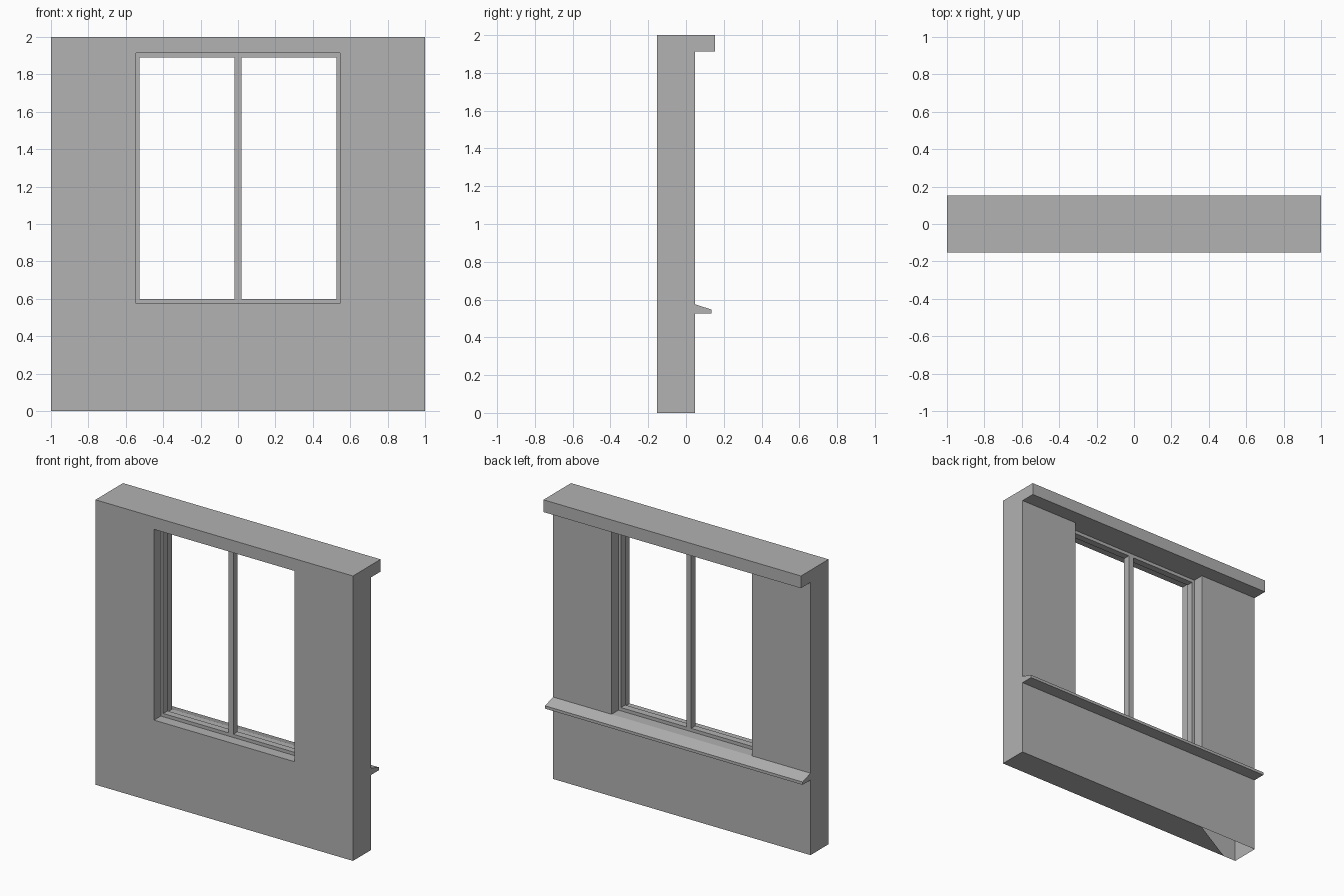
import bpy, bmesh

cube = bpy.data.objects.get("Cube")
if cube:
    bpy.data.objects.remove(cube, do_unlink=True)

# Material
plaster = bpy.data.materials.new("plain_grey")
plaster.use_nodes = True
GREY = (0.445, 0.445, 0.445, 1)
plaster.diffuse_color = GREY
plaster.node_tree.nodes["Principled BSDF"].inputs["Base Color"].default_value = GREY

FRONT, BACK, OUT = -0.153, 0.047, 0.153
HALF = 0.545                    # half width of the opening
LOW, HIGH = 0.575, 1.914        # bottom and top of the opening


def finish(name, bm):
    bmesh.ops.remove_doubles(bm, verts=bm.verts, dist=1e-5)
    bmesh.ops.recalc_face_normals(bm, faces=bm.faces)
    mesh = bpy.data.meshes.new(name)
    bm.to_mesh(mesh)
    bm.free()
    mesh.materials.append(plaster)
    obj = bpy.data.objects.new(name, mesh)
    bpy.context.collection.objects.link(obj)
    return obj


def face(bm, points):
    bm.faces.new([bm.verts.new(p) for p in points])


def box(name, x0, x1, y0, y1, z0, z1):
    bm = bmesh.new()
    bmesh.ops.create_cube(bm, size=1)
    for v in bm.verts:
        v.co = (x1 if v.co.x > 0 else x0,
                y1 if v.co.y > 0 else y0,
                z1 if v.co.z > 0 else z0)
    return finish(name, bm)


# Wall shell: side profile with sloped sill and top ledge, swept across x
profile = [(FRONT, 0), (BACK, 0), (BACK, 0.527), (0.135, 0.527), (0.135, 0.547),
           (BACK, LOW), (BACK, HIGH), (OUT, HIGH), (OUT, 2), (FRONT, 2),
           (FRONT, HIGH), (FRONT, LOW)]
columns = [(-1, -HALF), (-HALF, HALF), (HALF, 1)]
bm = bmesh.new()
for i, a in enumerate(profile):
    b = profile[(i + 1) % len(profile)]
    window_strip = {a[1], b[1]} == {LOW, HIGH}
    underside = a[1] == b[1] == 0
    for col, (x0, x1) in enumerate(columns):
        if window_strip and col == 1:
            continue
        if underside and col == 0:
            # The underside is partly open at this end
            face(bm, [(x1, *a), (x1, *b), (-0.9, *a)])
            continue
        face(bm, [(x0, *a), (x0, *b), (x1, *b), (x1, *a)])
for x in (-1, 1):
    face(bm, [(x, *p) for p in profile])

# Lining of the opening
corners = [(-HALF, LOW), (HALF, LOW), (HALF, HIGH), (-HALF, HIGH)]
for i, (xa, za) in enumerate(corners):
    xb, zb = corners[(i + 1) % 4]
    face(bm, [(xa, FRONT, za), (xb, FRONT, zb), (xb, BACK, zb), (xa, BACK, za)])
finish("wall", bm)

# Window frame: two jambs, two rails and a centre mullion
BAR = 0.019
DEPTH = (-0.078, -0.03)
inner = HALF - BAR
box("right_jamb", -HALF, -inner, *DEPTH, LOW, HIGH)
box("left_jamb", inner, HALF, *DEPTH, LOW, HIGH)
box("bottom_rail", -inner, inner, *DEPTH, LOW, LOW + BAR + 0.004)
box("top_rail", -inner, inner, *DEPTH, HIGH - BAR - 0.004, HIGH)
box("mullion", -BAR, BAR, *DEPTH, LOW + BAR, HIGH - BAR)
